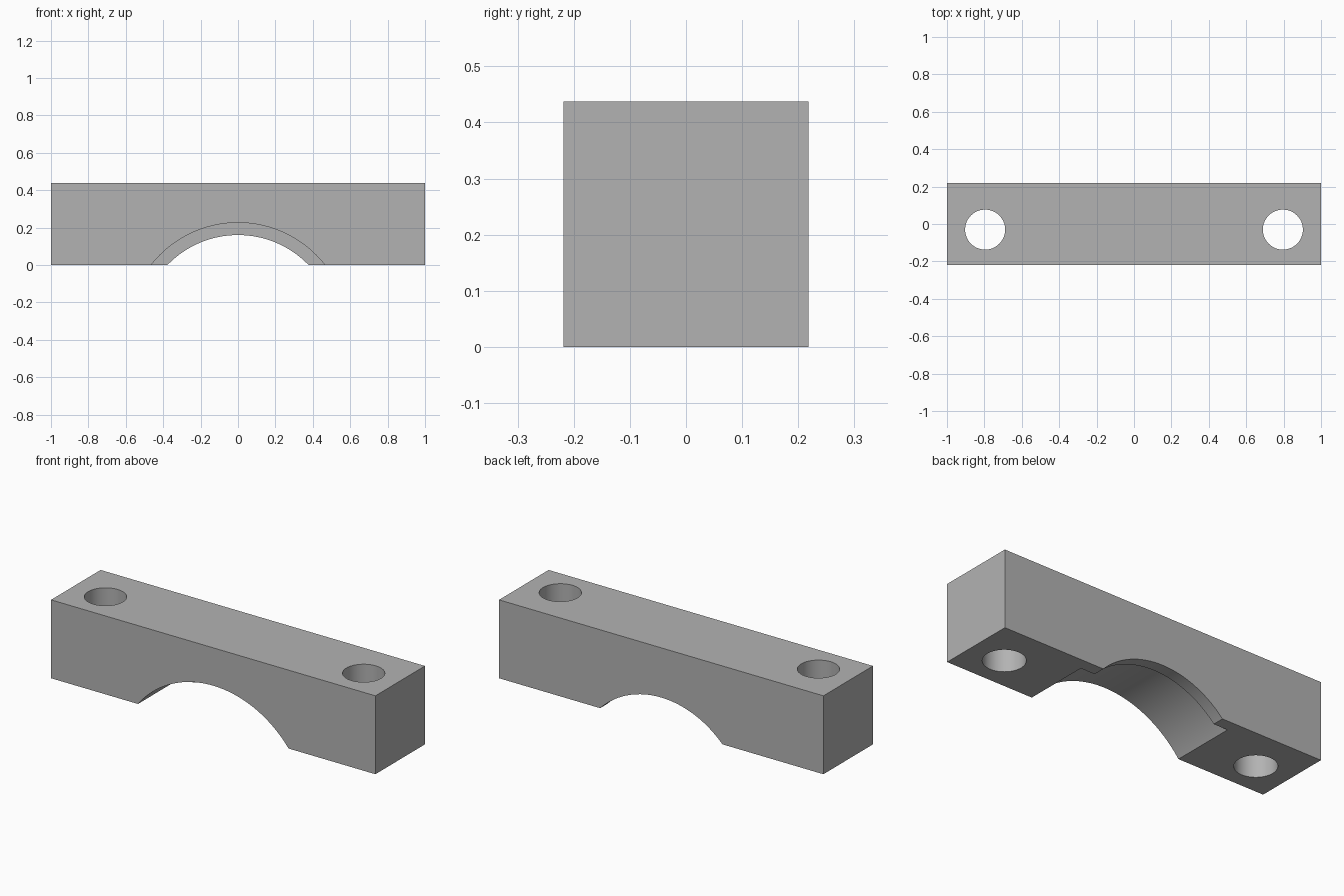
import bpy
import math

cube = bpy.data.objects.get("Cube")
if cube:
    bpy.data.objects.remove(cube, do_unlink=True)

WIDTH, DEPTH, HEIGHT = 2.0, 0.436, 0.437
BORE_Z = -0.364          # bore axis, below the base
LIP_Y = 0.152            # where the wide bore steps down to the narrow lip

grey = bpy.data.materials.new("plain grey")
grey.use_nodes = True
colour = (0.45, 0.45, 0.45, 1)
grey.diffuse_color = colour
grey.node_tree.nodes["Principled BSDF"].inputs["Base Color"].default_value = colour

# Block
bpy.ops.mesh.primitive_cube_add(size=1, location=(0, 0, HEIGHT / 2))
block = bpy.context.object
block.name = "clamp_block"
block.scale = (WIDTH, DEPTH, HEIGHT)
bpy.ops.object.transform_apply(location=True, rotation=True, scale=True)
block.data.materials.append(grey)


def cut(name, radius, length, location, tilt=0, sides=64):
    """Subtract a cylinder from the block."""
    bpy.ops.mesh.primitive_cylinder_add(vertices=sides, radius=radius, depth=length,
                                        location=location, rotation=(tilt, 0, 0))
    cutter = bpy.context.object
    cutter.name = name
    cutter.hide_render = True
    cutter.data.materials.append(grey)
    mod = block.modifiers.new(name, 'BOOLEAN')
    mod.operation = 'DIFFERENCE'
    mod.solver = 'EXACT'
    mod.object = cutter
    bpy.ops.object.select_all(action='DESELECT')
    block.select_set(True)
    bpy.context.view_layer.objects.active = block
    bpy.ops.object.modifier_apply(modifier=name)
    bpy.data.objects.remove(cutter, do_unlink=True)


# Stepped bore: narrow right through, wide from the front up to the lip
cut("narrow_bore", 0.524, 1, (0, 0, BORE_Z), math.pi / 2, 128)
cut("wide_bore", 0.59, 1, (0, LIP_Y - 0.5, BORE_Z), math.pi / 2, 128)

# Bolt holes
for side in (-1, 1):
    cut("bolt_hole", 0.107, 1, (side * 0.796, -0.03, HEIGHT / 2))

bpy.ops.object.shade_smooth_by_angle(angle=math.radians(30))
